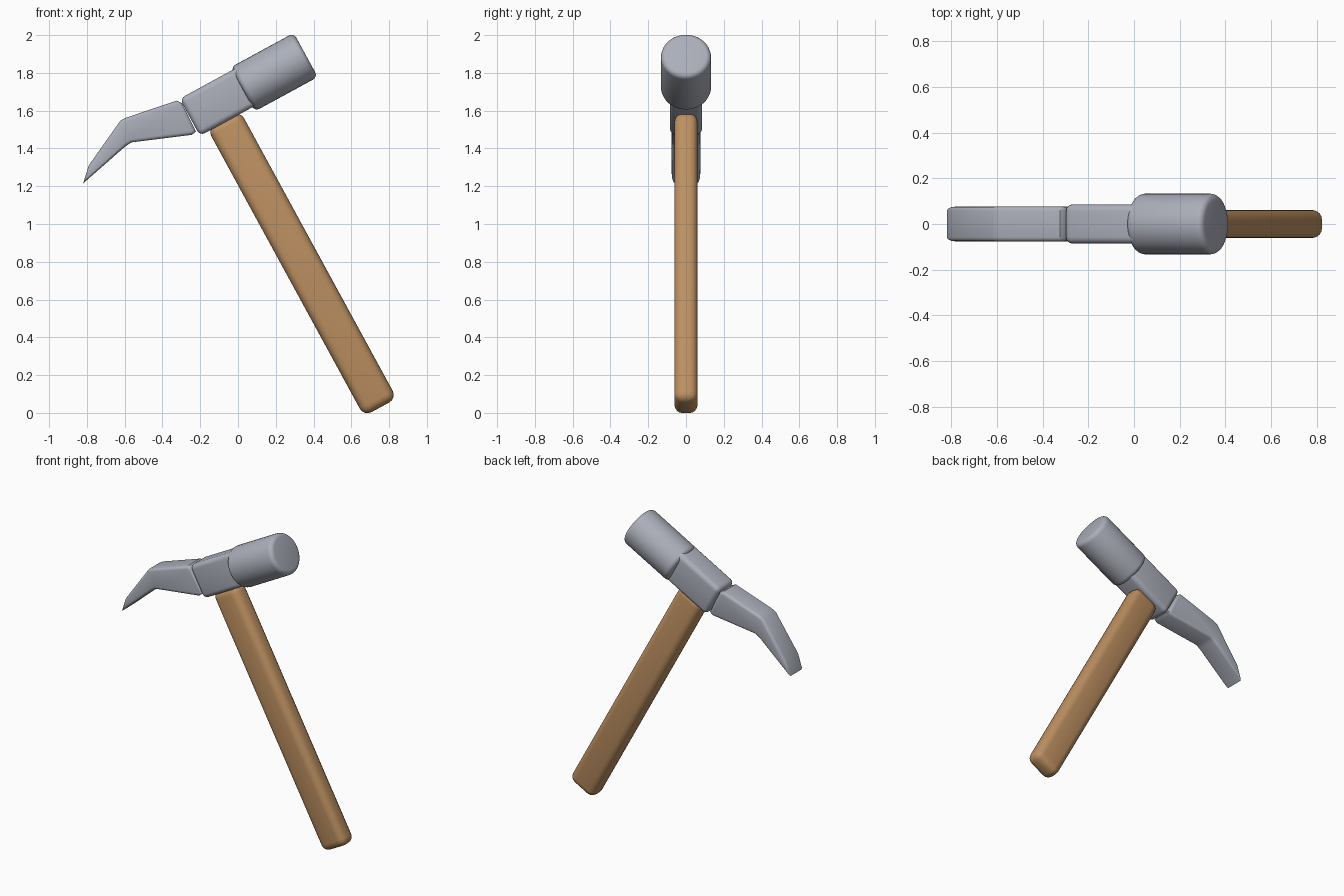
import bpy, bmesh, math
from mathutils import Matrix

if "Cube" in bpy.data.objects:
    bpy.data.objects.remove(bpy.data.objects["Cube"])

TILT = Matrix.Rotation(math.radians(-28.6), 4, 'Y')


def material(name, rgb):
    m = bpy.data.materials.new(name)
    m.diffuse_color = (*rgb, 1)
    m.use_nodes = True
    m.node_tree.nodes["Principled BSDF"].inputs["Base Color"].default_value = m.diffuse_color
    return m


steel = material("steel grey", (0.41, 0.43, 0.49))
wood = material("warm wood", (0.51, 0.28, 0.12))


def finish(bm, name, mat):
    """Turn a bmesh into a smooth-shaded object."""
    bmesh.ops.recalc_face_normals(bm, faces=bm.faces)
    me = bpy.data.meshes.new(name)
    bm.to_mesh(me)
    bm.free()
    me.materials.append(mat)
    ob = bpy.data.objects.new(name, me)
    bpy.context.collection.objects.link(ob)
    bpy.ops.object.select_all(action='DESELECT')
    ob.select_set(True)
    bpy.context.view_layer.objects.active = ob
    bpy.ops.object.shade_smooth_by_angle(angle=math.radians(40))
    return ob


def round_edges(bm, edges, width, segments=4):
    bmesh.ops.bevel(bm, geom=edges, offset=width, segments=segments,
                    profile=0.5, affect='EDGES')


def rounded_box(name, mat, u, half_y, v, bevel):
    """Box given by ranges along the tilted head axis (u) and handle axis (v)."""
    bm = bmesh.new()
    bmesh.ops.create_cube(bm, size=1)
    size = (u[1] - u[0], 2 * half_y, v[1] - v[0])
    mid = (sum(u) / 2, 0, sum(v) / 2)
    bm.transform(Matrix.Translation(mid) @ Matrix.Diagonal((*size, 1)))
    round_edges(bm, bm.edges[:], bevel)
    bm.transform(TILT)
    return finish(bm, name, mat)


# Wooden handle and the steel block on top of it
rounded_box("handle", wood, (0.577, 0.775), 0.062, (-0.335, 1.40), 0.046)
rounded_box("head_block", steel, (0.525, 0.90), 0.086, (1.384, 1.608), 0.03)

# Round striking head
bm = bmesh.new()
bmesh.ops.create_cone(bm, cap_ends=True, segments=40, radius1=0.133,
                      radius2=0.133, depth=0.38)
rims = [e for e in bm.edges if abs(e.verts[0].co.z - e.verts[1].co.z) < 1e-4]
round_edges(bm, rims, 0.028)
bm.transform(TILT @ Matrix.Translation((1.032, 0, 1.492))
             @ Matrix.Rotation(math.pi / 2, 4, 'Y'))
finish(bm, "striking_head", steel)

# Bent claw: side profile extruded across y, with softened side rims
profile = [(-0.325, 1.653), (-0.297, 1.640), (-0.222, 1.490), (-0.245, 1.472),
           (-0.565, 1.432), (-0.595, 1.412), (-0.820, 1.215), (-0.790, 1.310),
           (-0.622, 1.548), (-0.592, 1.563)]
HALF = 0.076
bm = bmesh.new()
face = bm.faces.new([bm.verts.new((x, -HALF, z)) for x, z in profile])
ext = bmesh.ops.extrude_face_region(bm, geom=[face])
bmesh.ops.translate(bm, vec=(0, 2 * HALF, 0),
                    verts=[g for g in ext["geom"] if isinstance(g, bmesh.types.BMVert)])
if not face.is_valid or len(bm.faces) < len(profile) + 2:
    bmesh.ops.holes_fill(bm, edges=bm.edges[:])
bmesh.ops.recalc_face_normals(bm, faces=bm.faces)
rims = [e for e in bm.edges if abs(e.verts[0].co.y - e.verts[1].co.y) < 1e-4]
round_edges(bm, rims, 0.018, 3)
finish(bm, "claw", steel)
